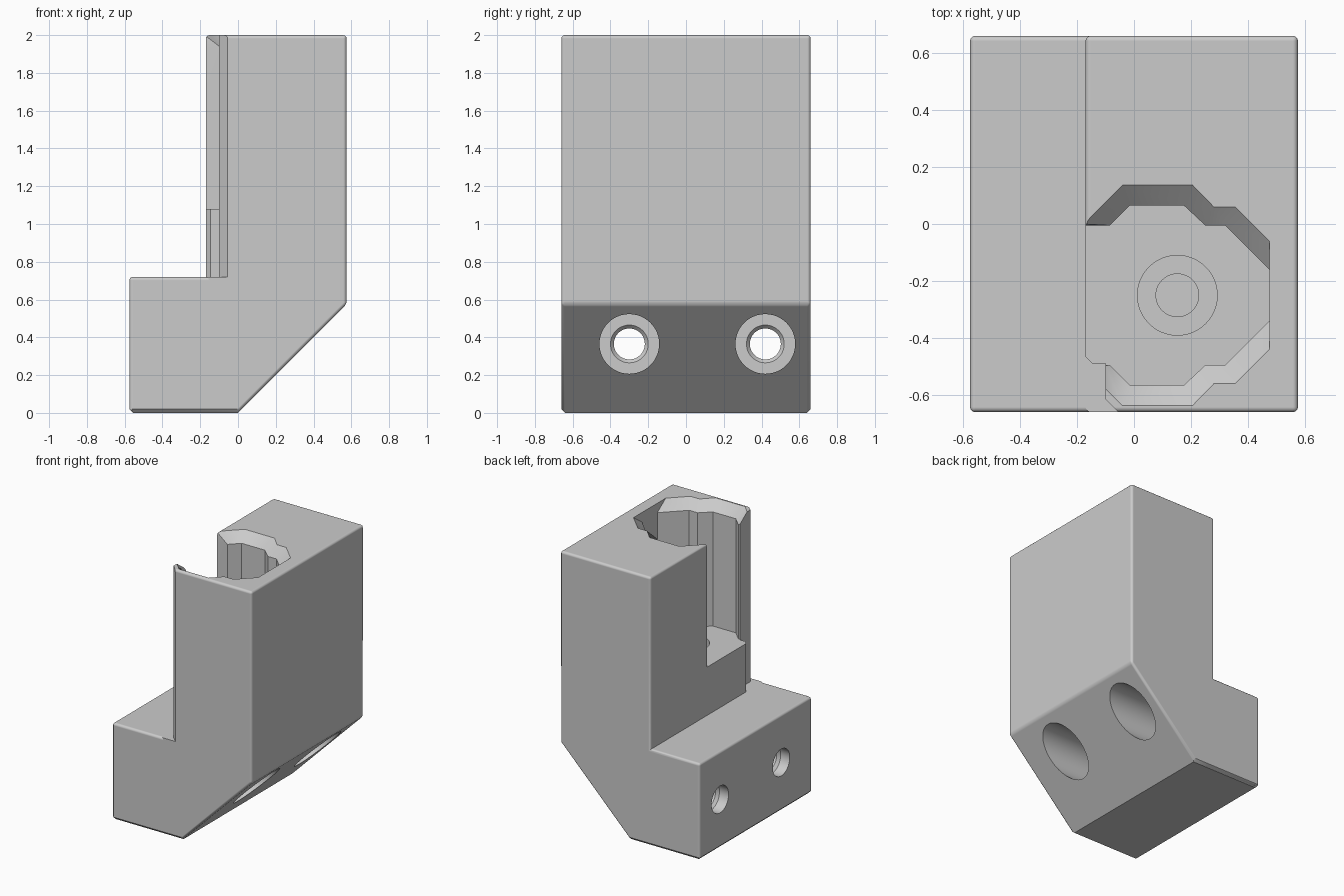
import bpy, bmesh, math
from mathutils import Matrix

cube = bpy.data.objects.get("Cube")
if cube:
    bpy.data.objects.remove(cube, do_unlink=True)

grey = bpy.data.materials.new("plain_grey")
grey.use_nodes = True
grey.diffuse_color = (0.6, 0.6, 0.6, 1)
grey.node_tree.nodes["Principled BSDF"].inputs["Base Color"].default_value = (0.6, 0.6, 0.6, 1)


def loft(rings):
    """Closed solid through rings of 3D points with equal counts."""
    bm = bmesh.new()
    loops = [[bm.verts.new(p) for p in ring] for ring in rings]
    n = len(loops[0])
    for a, b in zip(loops, loops[1:]):
        for i in range(n):
            j = (i + 1) % n
            bm.faces.new((a[i], a[j], b[j], b[i]))
    bm.faces.new(loops[0][::-1])
    bm.faces.new(loops[-1])
    bmesh.ops.recalc_face_normals(bm, faces=bm.faces)
    return bm


def add_object(name, bm):
    mesh = bpy.data.meshes.new(name)
    bm.to_mesh(mesh)
    bm.free()
    mesh.materials.append(grey)
    obj = bpy.data.objects.new(name, mesh)
    bpy.context.collection.objects.link(obj)
    return obj


def lathe(profile, matrix, sides=48):
    """Solid of revolution from (height, radius) pairs."""
    turn = [2 * math.pi * i / sides for i in range(sides)]
    bm = loft([[(r * math.cos(t), r * math.sin(t), h) for t in turn] for h, r in profile])
    bm.transform(matrix)
    return bm


# Main body: L-shaped side profile with a slanted underside
profile = [(-0.575, 0), (0, 0), (0.575, 0.575), (0.575, 2),
           (-0.17, 2), (-0.17, 0.72), (-0.575, 0.72)]
bm = loft([[(x, y, z) for x, z in profile] for y in (-0.66, 0.66)])

# Flat chamfer around the base, rounded outer edges elsewhere
base = [e for e in bm.edges if all(v.co.z < 0.01 for v in e.verts)
        and not all(v.co.x > -0.01 for v in e.verts)]
bmesh.ops.bevel(bm, geom=base, offset=0.02, segments=1, affect='EDGES')
bm.normal_update()
outer = [e for e in bm.edges if max(v.co.z for v in e.verts) > 0.03 and e.is_convex
         and e.calc_face_angle(0) > 0.1]
bmesh.ops.bevel(bm, geom=outer, offset=0.018, segments=3, profile=0.5, affect='EDGES')
body = add_object("holder_body", bm)

# Pocket with a stepped outline and a chamfered mouth, mirrored about its middle
MID = -0.25
inner = [(0.475, 0.09), (0.32, 0.245), (0.25, 0.245), (0.175, 0.315),
         (-0.015, 0.315), (-0.085, 0.245), (-0.4, 0.245)]
mouth = [(0.475, 0.19), (0.355, 0.31), (0.28, 0.31), (0.205, 0.387),
         (-0.04, 0.387), (-0.177, 0.25), (-0.4, 0.25)]


def pocket_ring(half, z):
    return ([(x, MID + h, z) for x, h in half]
            + [(x, MID - h, z) for x, h in reversed(half)])


bm = loft([pocket_ring(inner, 1.08), pocket_ring(inner, 1.93),
           pocket_ring(mouth, 2.0), pocket_ring(mouth, 2.1)])
bmesh.ops.triangulate(bm, faces=bm.faces)
cutters = [add_object("pocket_cutter", bm)]

# Notch down the open front corner of the column
notch = [(-0.055, -0.66), (-0.1, -0.615), (-0.1, -0.49), (-0.145, -0.49),
         (-0.17, -0.465), (-0.3, -0.335), (-0.3, -0.8), (0.085, -0.8)]
cutters.append(add_object("notch_cutter",
               loft([[(x, y, z) for x, y in notch] for z in (0.72, 2.1)])))

# Stepped round recess in the pocket floor
cutters.append(add_object("floor_recess_cutter", lathe(
    [(0.7, 0.075), (0.98, 0.075), (0.98, 0.14), (1.2, 0.14)],
    Matrix.Translation((0.152, MID, 0)))))

# Two counterbored screw holes running across the base
screw = [(-0.7, 0.1), (-0.5, 0.1), (-0.48, 0.082), (-0.35, 0.082),
         (-0.33, 0.1), (-0.33, 0.158), (0.7, 0.158)]
for y in (-0.3, 0.42):
    place = Matrix.Translation((0, y, 0.365)) @ Matrix.Rotation(math.pi / 2, 4, 'Y')
    cutters.append(add_object("screw_hole_cutter", lathe(screw, place)))

# Cut everything out of the body
bpy.ops.object.select_all(action='DESELECT')
bpy.context.view_layer.objects.active = body
body.select_set(True)
for cutter in cutters:
    mod = body.modifiers.new("cut", 'BOOLEAN')
    mod.operation = 'DIFFERENCE'
    mod.solver = 'EXACT'
    mod.object = cutter
    bpy.ops.object.modifier_apply(modifier=mod.name)
    bpy.data.objects.remove(cutter, do_unlink=True)

# Smooth rounds with crisp edges
bpy.ops.object.shade_smooth_by_angle(angle=math.radians(35))
weighted = body.modifiers.new("even_shading", 'WEIGHTED_NORMAL')
weighted.keep_sharp = True
weighted.weight = 100
